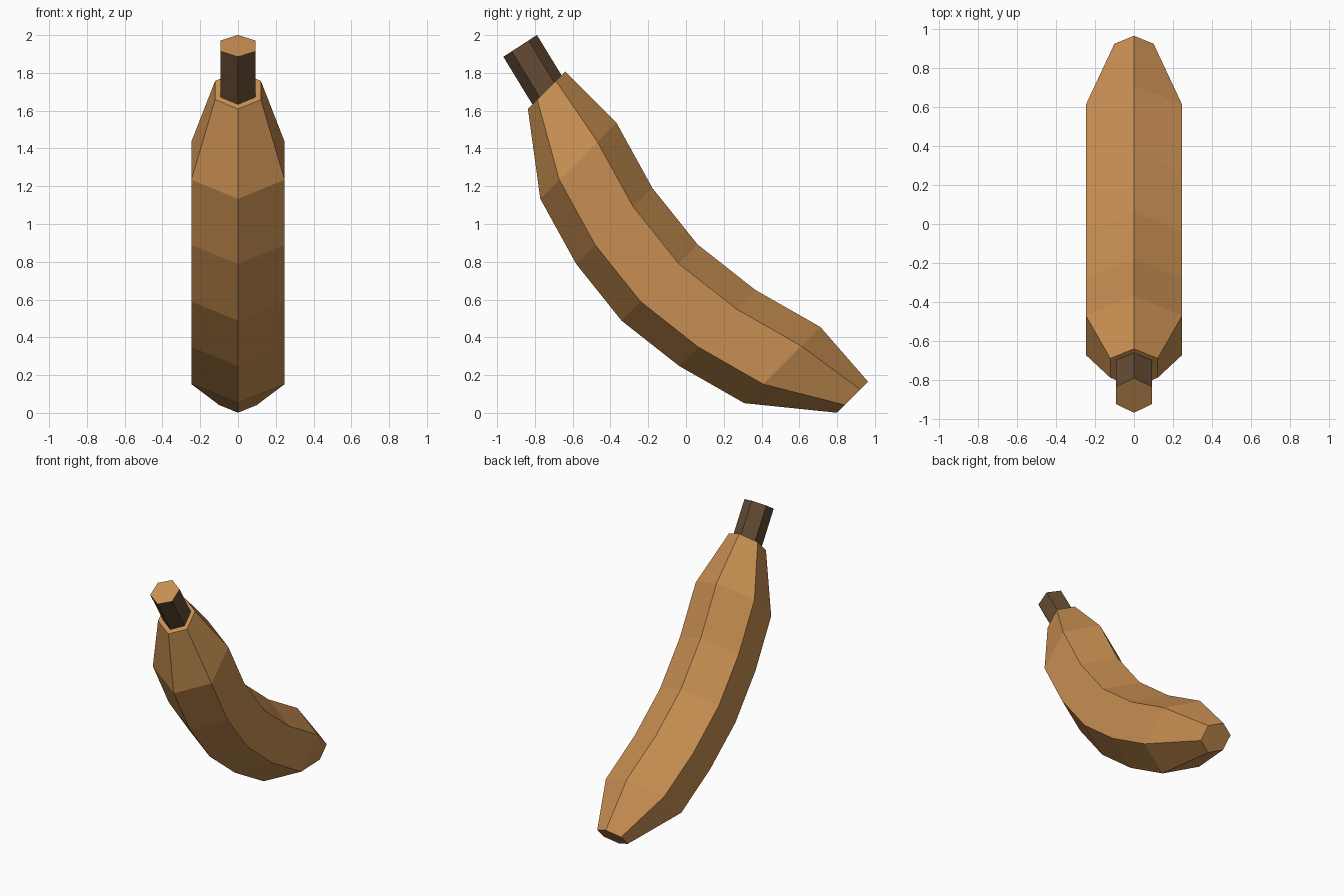
import bpy, bmesh, math
from mathutils import Vector

if "Cube" in bpy.data.objects:
    bpy.data.objects.remove(bpy.data.objects["Cube"])


def material(name, rgb):
    m = bpy.data.materials.new(name)
    m.diffuse_color = (*rgb, 1)
    m.use_nodes = True
    m.node_tree.nodes["Principled BSDF"].inputs["Base Color"].default_value = m.diffuse_color
    return m


SKIN = material("tan skin", (0.578, 0.275, 0.084))
DARK = material("dark brown", (0.127, 0.070, 0.034))


def hex_tube(name, rings, angle, mats, cap_mat):
    """Loft hexagons (y, z, radius) whose upright corner points along angle in the yz plane."""
    up = Vector((0, math.cos(angle), math.sin(angle)))
    side = Vector((1, 0, 0))
    bm = bmesh.new()
    loops = []
    for y, z, r in rings:
        c = Vector((0, y, z))
        loops.append([bm.verts.new(c + r * (math.cos(a) * up + math.sin(a) * side))
                      for a in (i * math.pi / 3 for i in range(6))])
    for a, b in zip(loops, loops[1:]):
        for i in range(6):
            j = (i + 1) % 6
            bm.faces.new((a[i], a[j], b[j], b[i]))
    for end in (loops[0], loops[-1]):
        bm.faces.new(end).material_index = cap_mat
    bmesh.ops.recalc_face_normals(bm, faces=bm.faces)
    me = bpy.data.meshes.new(name)
    bm.to_mesh(me)
    bm.free()
    for m in mats:
        me.materials.append(m)
    ob = bpy.data.objects.new(name, me)
    bpy.context.collection.objects.link(ob)
    return ob


# Curved fruit body: all rings share a 45 degree tilt
hex_tube("fruit_body", [
    (-0.738, 1.708, 0.140), (-0.570, 1.335, 0.285), (-0.380, 0.990, 0.285),
    (-0.140, 0.690, 0.285), (0.165, 0.450, 0.285), (0.510, 0.253, 0.285),
    (0.882, 0.083, 0.116)], math.radians(45), [SKIN], 0)

# Stem with a pale cut end, its base sunk into the body
hex_tube("stem", [(-0.878, 1.943, 0.106), (-0.700, 1.651, 0.106)],
         math.radians(33), [DARK, SKIN], 1)
